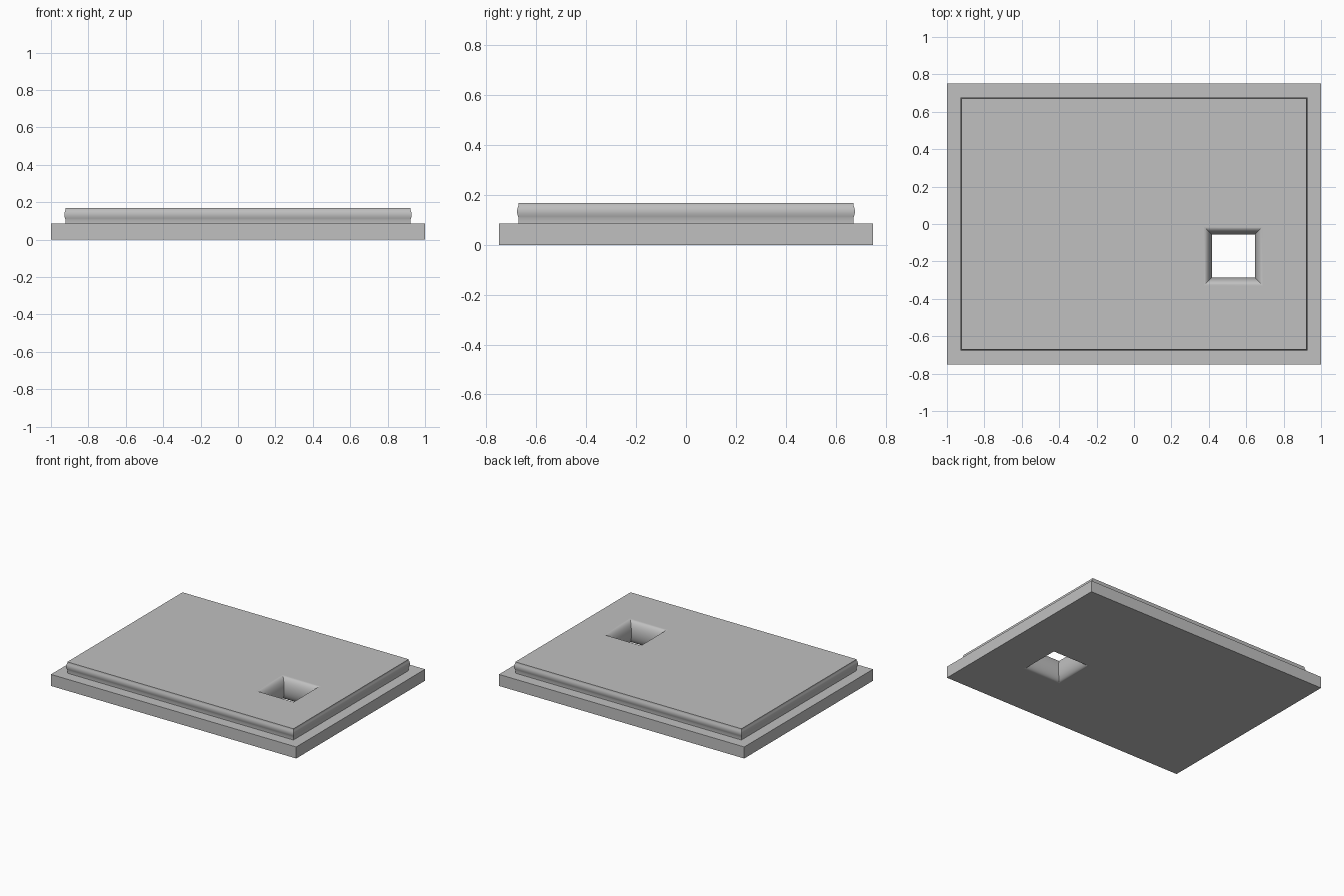
import bpy
import bmesh
from math import pi, sin, cos, radians

default = bpy.data.objects.get("Cube")
if default:
    bpy.data.objects.remove(default, do_unlink=True)

HEIGHT = 0.168
STEP_Z = 0.085
PLATE = (1.0, 0.75)
PANEL = (0.922, 0.671)
HOLE_CENTRE = (0.531, -0.172)
HOLE_HALF = 0.115
FLARE = 0.042

grey = bpy.data.materials.new("plain grey")
grey.use_nodes = True
colour = (0.53, 0.53, 0.53, 1)
grey.diffuse_color = colour
grey.node_tree.nodes["Principled BSDF"].inputs["Base Color"].default_value = colour


def rectangle(bm, half_x, half_y, z, centre=(0, 0)):
    """Ring of four vertices at one height."""
    cx, cy = centre
    corners = ((-1, -1), (1, -1), (1, 1), (-1, 1))
    return [bm.verts.new((cx + sx * half_x, cy + sy * half_y, z)) for sx, sy in corners]


bm = bmesh.new()

# Base plate
rings = [rectangle(bm, *PLATE, 0), rectangle(bm, *PLATE, STEP_Z)]

# Raised panel with a shallow rounded bead around its side
side = [(0, STEP_Z)]
low, high, steps = 0.107, 0.16, 8
for i in range(steps + 1):
    t = i / steps
    side.append((0.0065 * sin(pi * t), low + (high - low) * t))
side.append((0, HEIGHT))
rings += [rectangle(bm, PANEL[0] + out, PANEL[1] + out, z) for out, z in side]

# Square through-hole, flared at top and bottom
steps = 28
for i in range(steps + 1):
    a = pi * i / steps
    half = HOLE_HALF + FLARE * (1 - sin(a))
    rings.append(rectangle(bm, half, half, HEIGHT / 2 * (1 + cos(a)), HOLE_CENTRE))

# Skin consecutive rings, closing back to the underside
for lower, upper in zip(rings, rings[1:] + rings[:1]):
    for i in range(4):
        j = (i + 1) % 4
        bm.faces.new((lower[i], lower[j], upper[j], upper[i]))
bmesh.ops.recalc_face_normals(bm, faces=bm.faces)

mesh = bpy.data.meshes.new("stepped_plate")
bm.to_mesh(mesh)
bm.free()
mesh.materials.append(grey)
plate = bpy.data.objects.new("stepped_plate", mesh)
bpy.context.collection.objects.link(plate)

# Smooth the bead and flare, keep level faces flat
bpy.ops.object.select_all(action="DESELECT")
plate.select_set(True)
bpy.context.view_layer.objects.active = plate
bpy.ops.object.shade_smooth_by_angle(angle=radians(24))
for face in mesh.polygons:
    if abs(face.normal.z) > 0.999:
        face.use_smooth = False
